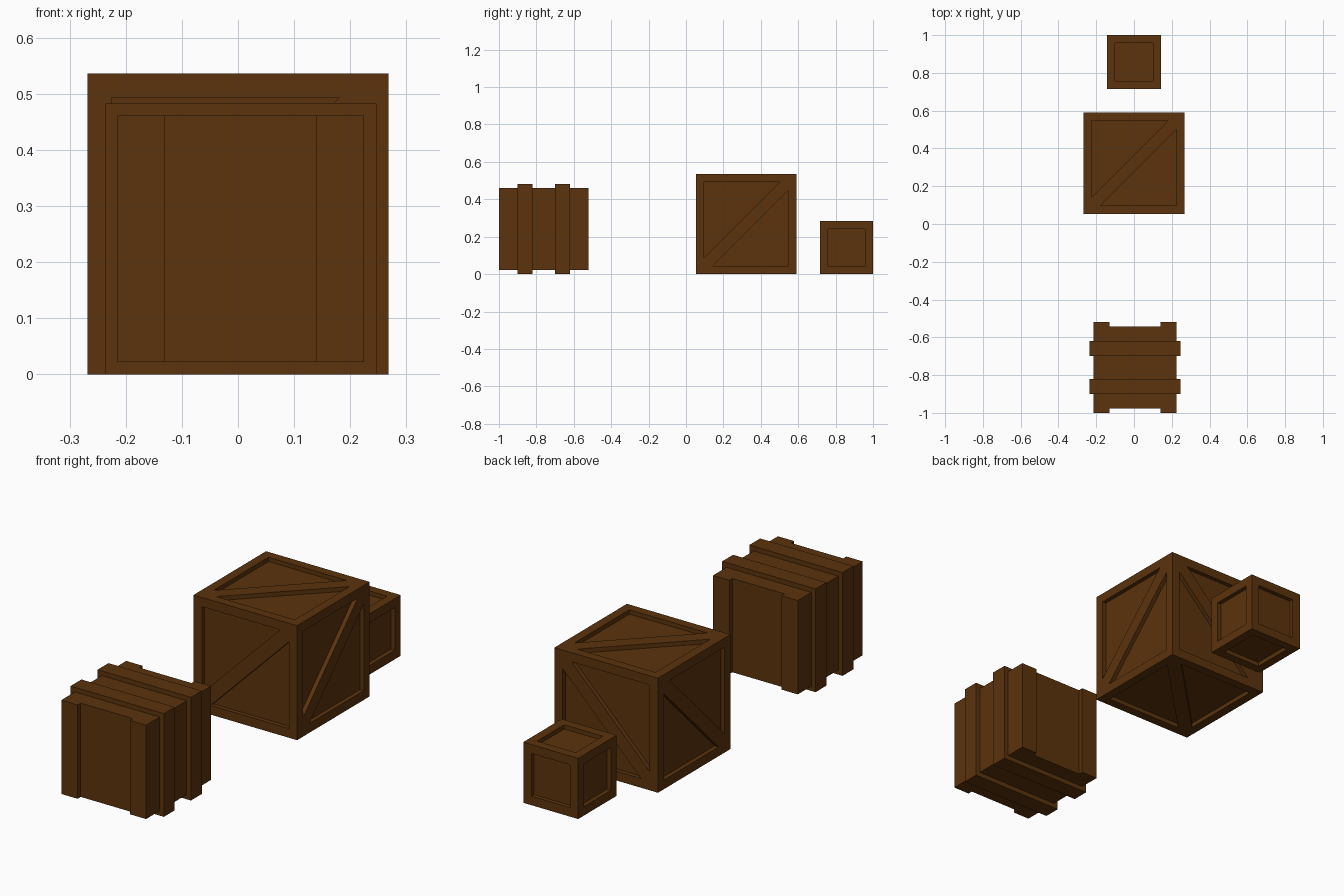
import bpy, bmesh
from mathutils import Vector, Matrix

if "Cube" in bpy.data.objects:
    bpy.data.objects.remove(bpy.data.objects["Cube"])

wood = bpy.data.materials.new("dark_brown_wood")
wood.diffuse_color = (0.105, 0.033, 0.004, 1)
wood.use_nodes = True
wood.node_tree.nodes["Principled BSDF"].inputs["Base Color"].default_value = wood.diffuse_color


def finish(name, bm, loc=(0, 0, 0)):
    bmesh.ops.recalc_face_normals(bm, faces=bm.faces)
    me = bpy.data.meshes.new(name)
    bm.to_mesh(me)
    bm.free()
    me.materials.append(wood)
    ob = bpy.data.objects.new(name, me)
    ob.location = loc
    bpy.context.collection.objects.link(ob)
    return ob


def box_mesh(size):
    bm = bmesh.new()
    bmesh.ops.create_cube(bm, size=1, matrix=Matrix.Diagonal((*size, 1)))
    return bm


def framed_crate(name, size, y, frame, depth, brace=0):
    """Cube with sunken panels; brace > 0 leaves a diagonal board on every side."""
    bm = box_mesh((size, size, size))
    panels = list(bm.faces)
    bmesh.ops.inset_individual(bm, faces=panels, thickness=frame, use_even_offset=True)
    if brace:
        pieces = []
        for f in panels:
            f.normal_update()
            n = f.normal.copy()
            axes = [i for i in range(3) if abs(n[i]) < 0.5]
            cut = Vector((0, 0, 0))
            cut[axes[0]], cut[axes[1]] = 1, -1
            group = [f]
            for side in (-1, 1):
                co = Vector((0, 0, 0))
                co[axes[0]] = side * brace
                geom = set(group)
                for g in group:
                    geom.update(g.edges)
                    geom.update(g.verts)
                res = bmesh.ops.bisect_plane(bm, geom=list(geom), dist=1e-5,
                                             plane_co=co, plane_no=cut)
                group = list({g for g in res["geom"] + group
                              if isinstance(g, bmesh.types.BMFace) and g.is_valid})
        panels = [f for f in bm.faces if len(f.verts) == 3]
    bm.normal_update()
    bmesh.ops.inset_individual(bm, faces=panels, thickness=0, depth=-depth)
    finish(name, bm, (0, y, size / 2))


# large crate with diagonal braces, and small crate with plain panels
framed_crate("large_braced_crate", 0.536, 0.322, 0.043, 0.02, brace=0.045)
framed_crate("small_crate", 0.284, 0.858, 0.042, 0.02)

# plank crate body: plan outline with shallow notches between corner posts
CX, CY, H = 0.005, -0.76, 0.2195
quarter = [(H, 0.24), (0.135, 0.24), (0.135, 0.217)]
outline = quarter + [(-x, y) for x, y in reversed(quarter)]
outline += [(-x, -y) for x, y in outline]
bm = bmesh.new()
face = bm.faces.new([bm.verts.new((x, y, -H)) for x, y in outline])
ext = bmesh.ops.extrude_face_region(bm, geom=[face], use_keep_orig=True)
bmesh.ops.translate(bm, vec=(0, 0, 2 * H),
                    verts=[v for v in ext["geom"] if isinstance(v, bmesh.types.BMVert)])
finish("plank_crate_body", bm, (CX, CY, 0.2415))

# two bands wrapped around the plank crate
for label, y in (("front", -0.86), ("back", -0.66)):
    bm = box_mesh((0.483, 0.08, 0.483))
    ends = [f for f in bm.faces if abs(f.normal.y) > 0.5]
    bmesh.ops.inset_individual(bm, faces=ends, thickness=0.022, use_even_offset=True)
    bmesh.ops.delete(bm, geom=ends, context='FACES')
    finish(label + "_band", bm, (CX, y, 0.2415))
